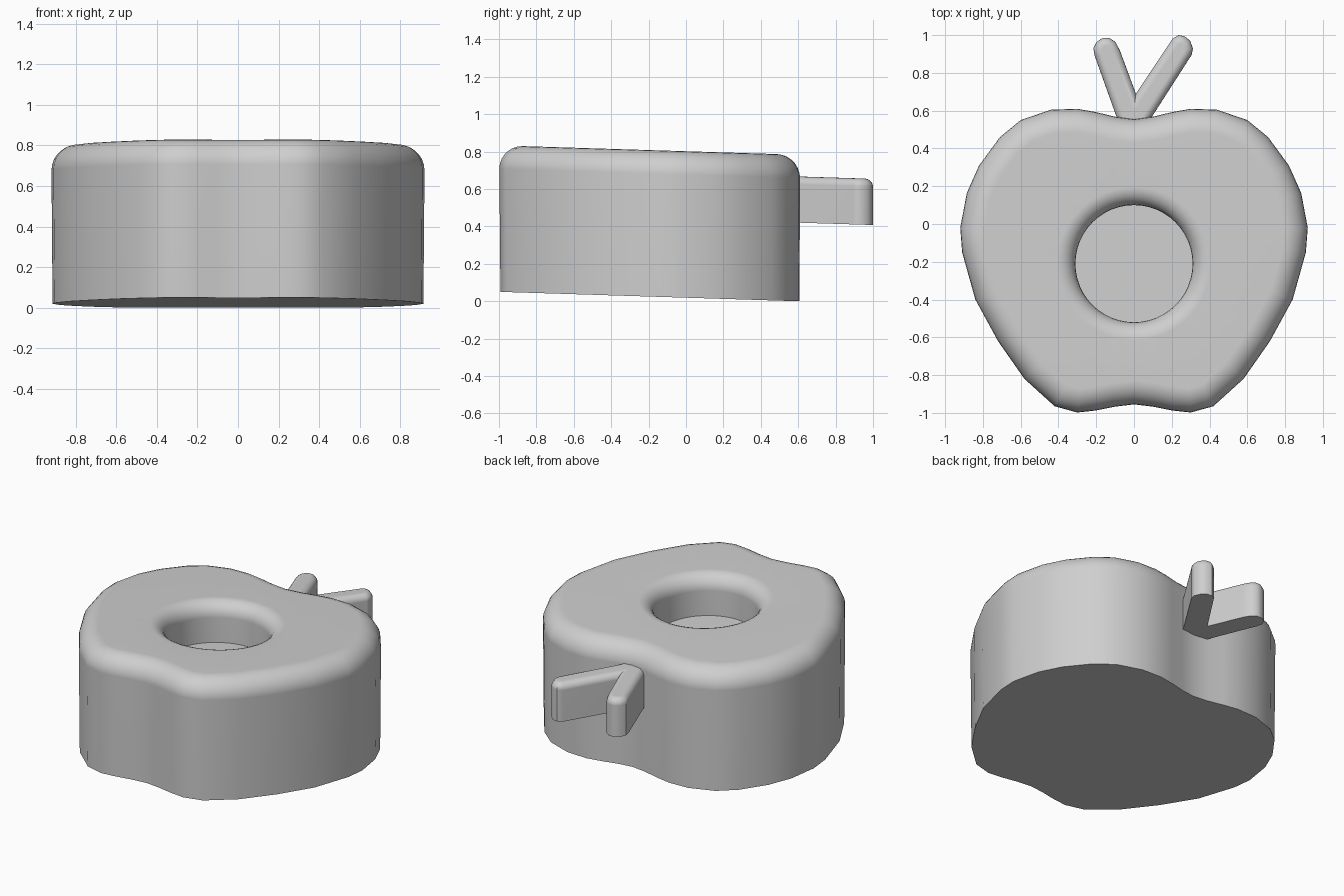
import bpy, bmesh
from math import sin, cos, pi, radians
from mathutils import Vector

cube = bpy.data.objects.get("Cube")
if cube:
    bpy.data.objects.remove(cube, do_unlink=True)

grey = bpy.data.materials.new("plain grey")
grey.use_nodes = True
grey.diffuse_color = (0.62, 0.62, 0.62, 1)
grey.node_tree.nodes["Principled BSDF"].inputs["Base Color"].default_value = grey.diffuse_color


def inset(points, d):
    """Offset a counter-clockwise outline inwards with mitred corners."""
    result = []
    for i, p in enumerate(points):
        a = (p - points[i - 1]).normalized()
        b = (points[(i + 1) % len(points)] - p).normalized()
        na, nb = Vector((-a.y, a.x)), Vector((-b.y, b.x))
        result.append(p + (na + nb) * d / (1 + na.dot(nb)))
    return result


def rounded_rings(points, low, high, radius, steps, flare=1.0):
    """Straight wall rings followed by a rounded upper edge."""
    rings = [([p * flare for p in points], low)]
    for i in range(steps + 1):
        t = pi / 2 * i / steps
        rings.append((inset(points, radius * (1 - cos(t))), high - radius + radius * sin(t)))
    return rings


def loft(bm, rings):
    """Skin a stack of equal rings, returning its vertex loops."""
    loops = [[bm.verts.new((p.x, p.y, z)) for p in pts] for pts, z in rings]
    for lo, hi in zip(loops, loops[1:]):
        for i in range(len(lo)):
            bm.faces.new((lo[i - 1], lo[i], hi[i], hi[i - 1]))
    return loops


def finish(bm, name):
    """Lean the part slightly towards the back and shade it."""
    bmesh.ops.recalc_face_normals(bm, faces=bm.faces)
    for v in bm.verts:
        v.co.z += 0.0185 - 0.0314 * v.co.y
    mesh = bpy.data.meshes.new(name)
    bm.to_mesh(mesh)
    bm.free()
    obj = bpy.data.objects.new(name, mesh)
    bpy.context.collection.objects.link(obj)
    mesh.materials.append(grey)
    bpy.ops.object.select_all(action='DESELECT')
    obj.select_set(True)
    bpy.context.view_layer.objects.active = obj
    bpy.ops.object.shade_smooth_by_angle(angle=radians(35))
    weighted = obj.modifiers.new("Even shading", 'WEIGHTED_NORMAL')
    weighted.keep_sharp = True


# Fruit body: mirrored outline, rounded shoulder and a round well
half = [Vector(p) for p in (
    (0, -.955), (.1, -.967), (.2, -.987), (.3, -.998), (.42, -.965), (.58, -.82),
    (.72, -.62), (.84, -.4), (.91, -.15), (.92, -.02), (.885, .165), (.82, .31),
    (.71, .46), (.6, .55), (.44, .605), (.3, .61), (.2, .592), (.1, .568), (0, .555))]
outline = half + [Vector((-p.x, p.y)) for p in half[-2:0:-1]]
TOP = 0.783

bm = bmesh.new()
shell = loft(bm, rounded_rings(outline, 0, TOP, 0.125, 7, 0.994))
bm.faces.new(shell[0])


def circle(r, n=48):
    return [Vector((r * cos(2 * pi * i / n), -0.21 + r * sin(2 * pi * i / n))) for i in range(n)]


lip = 0.095
well = [(circle(0.31), 0.525)]
for i in range(7):
    t = pi / 2 * i / 6
    well.append((circle(0.31 + lip * (1 - cos(t))), TOP - lip + lip * sin(t)))
hole = loft(bm, well)
bm.faces.new(hole[0])

# Flat top between the shoulder and the well
rims = [bm.edges.get((loop[i - 1], loop[i]))
        for loop in (shell[-1], hole[-1]) for i in range(len(loop))]
bmesh.ops.triangle_fill(bm, use_beauty=True, use_dissolve=False,
                        edges=rims, normal=(0, 0, 1))
finish(bm, "fruit_body")

# Forked stem, with its root sunk into the body
fork = [Vector(p) for p in (
    (-.085, .5), (.085, .5), (.09, .56), (.305, .895), (.312, .93), (.297, .97),
    (.268, .994), (.235, 1), (.203, .98), (.01, .69), (-.075, .92), (-.098, .963),
    (-.13, .985), (-.165, .985), (-.197, .965), (-.215, .93), (-.208, .89), (-.09, .56))]
bm = bmesh.new()
stem = loft(bm, rounded_rings(fork, 0.42, 0.667, 0.042, 5))
bm.faces.new(stem[0])
bm.faces.new(stem[-1])
finish(bm, "forked_stem")
